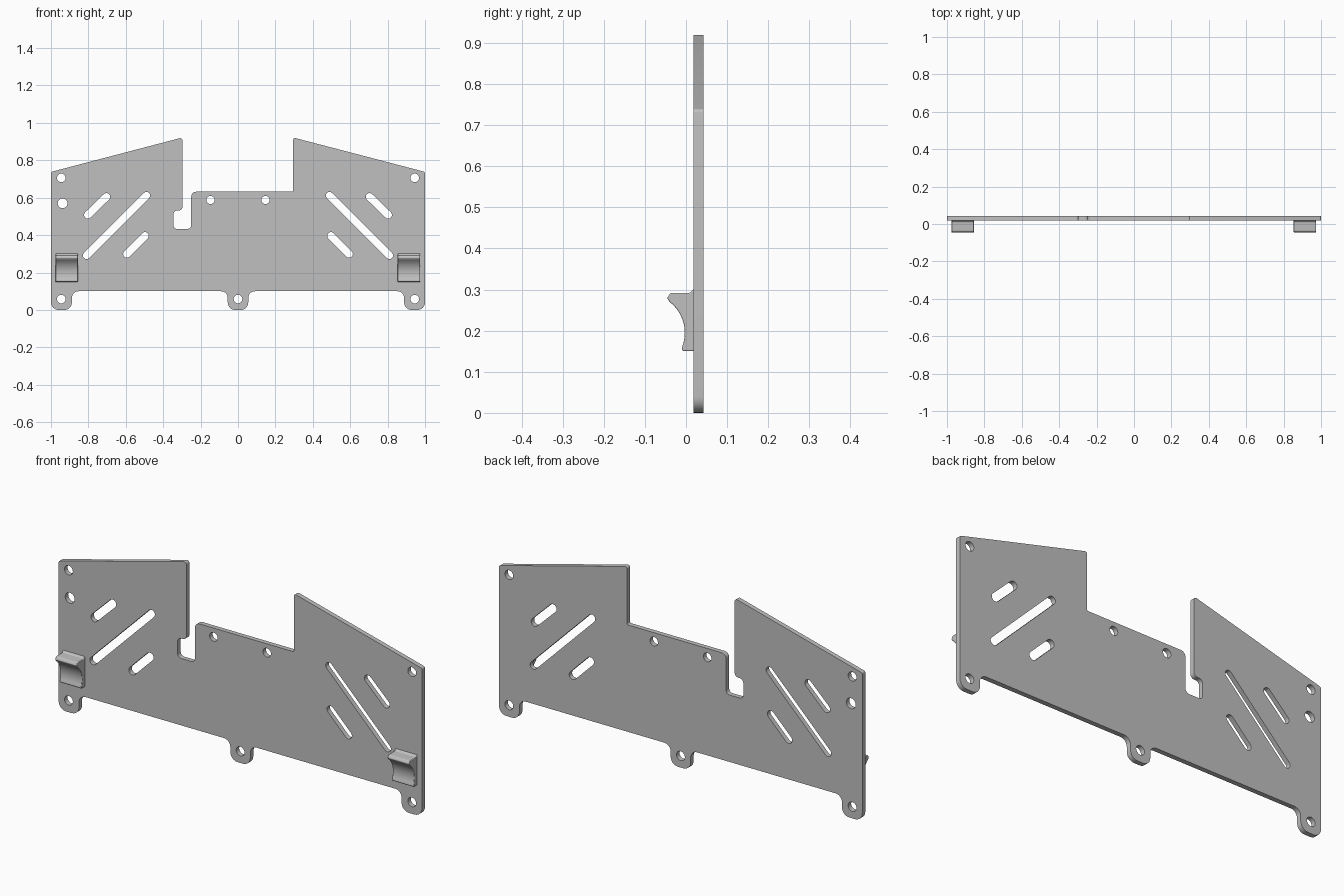
import bpy, bmesh
from math import sin, cos, tan, radians, tau
from mathutils import Vector

cube = bpy.data.objects.get("Cube")
if cube:
    bpy.data.objects.remove(cube)

grey = bpy.data.materials.new("light grey")
grey.use_nodes = True
COLOUR = (0.53, 0.53, 0.53, 1)
grey.diffuse_color = COLOUR
grey.node_tree.nodes["Principled BSDF"].inputs["Base Color"].default_value = COLOUR


def rounded(points, steps=6):
    """Closed outline from (u, v, corner radius) points."""
    out = []
    n = len(points)
    for i, (u, v, r) in enumerate(points):
        p = Vector((u, v, 0))
        if r == 0:
            out.append((u, v))
            continue
        a = (Vector((*points[i - 1][:2], 0)) - p).normalized()
        b = (Vector((*points[(i + 1) % n][:2], 0)) - p).normalized()
        half = a.angle(b) / 2
        centre = p + (a + b).normalized() * r / sin(half)
        start = (p + a * r / tan(half) - centre).normalized()
        end = (p + b * r / tan(half) - centre).normalized()
        for k in range(steps + 1):
            q = centre + start.slerp(end, k / steps) * r
            out.append((q.x, q.y))
    return out


def circle(x, z, r, n=24):
    return [(x + r * cos(tau * k / n), z + r * sin(tau * k / n)) for k in range(n)]


def slot(p, q, r, n=10):
    """Round-ended slot between two centres."""
    d = Vector(q) - Vector(p)
    side = Vector((-d.y, d.x)).normalized() * r
    along = d.normalized() * r
    out = []
    for c, s in ((Vector(p), 1), (Vector(q), -1)):
        for k in range(n + 1):
            t = tau / 2 * k / n
            out.append(tuple(c + s * (side * cos(t) - along * sin(t))))
    return out


def finish(obj, angle=35):
    obj.data.materials.clear()
    obj.data.materials.append(grey)
    bpy.ops.object.select_all(action='DESELECT')
    obj.select_set(True)
    bpy.context.view_layer.objects.active = obj
    bpy.ops.object.shade_smooth_by_angle(angle=radians(angle))


# Plate outline: bottom tabs, sloped wings, raised middle and hooked notch
outline = rounded([
    (-1, 0, .04), (-.888, 0, .04), (-.888, .1, .035),
    (-.055, .1, .035), (-.055, 0, .04), (.055, 0, .04), (.055, .1, .035),
    (.888, .1, .035), (.888, 0, .04), (1, 0, .04),
    (1, .738, .01), (.295, .922, .01), (.295, .632, .006),
    (-.25, .632, .025), (-.25, .433, .02), (-.345, .433, .02),
    (-.345, .532, .02), (-.297, .532, .02), (-.297, .922, .012), (-1, .738, .01),
])

# Screw holes and slanted slots, mirrored about the middle
loops = [outline, circle(0, .058, .023), circle(-.938, .57, .026)]
for s in (-1, 1):
    loops += [circle(s * .945, .058, .023), circle(s * .945, .706, .023),
              circle(s * .147, .588, .022)]
    for a, b, r in (((.489, .612), (.81, .291), .019),
                    ((.703, .605), (.803, .508), .02),
                    ((.497, .396), (.594, .299), .02)):
        loops.append(slot((s * a[0], a[1]), (s * b[0], b[1]), r))

curve = bpy.data.curves.new("plate_outline", 'CURVE')
curve.dimensions = '2D'
curve.fill_mode = 'BOTH'
curve.extrude = .012
for loop in loops:
    spline = curve.splines.new('POLY')
    spline.points.add(len(loop) - 1)
    for point, (x, z) in zip(spline.points, loop):
        point.co = (x, z, 0, 1)
    spline.use_cyclic_u = True
plate = bpy.data.objects.new("plate", curve)
bpy.context.collection.objects.link(plate)
plate.rotation_euler.x = radians(90)
plate.location.y = .03
bpy.ops.object.select_all(action='DESELECT')
plate.select_set(True)
bpy.context.view_layer.objects.active = plate
bpy.ops.object.convert(target='MESH')
finish(plate)

# Finger catches: scooped profile (y, z) swept sideways
scoop = []
for k in range(17):
    t = radians(-22 + 74 * k / 16)
    scoop.append((-.0975 + .0945 * cos(t), .195 + .0945 * sin(t), 0))
profile = rounded(
    [(.022, .15, 0), (-.011, .15, .006)] + scoop +
    [(-.046, .279, .005), (-.038, .292, .007), (.01, .292, .006),
     (.018, .301, 0), (.022, .301, 0)], steps=4)

for name, x0, x1 in (("right_finger_catch", -.976, -.856),
                     ("left_finger_catch", .854, .974)):
    bm = bmesh.new()
    face = bm.faces.new([bm.verts.new((x0, y, z)) for y, z in profile])
    swept = bmesh.ops.extrude_face_region(bm, geom=[face])
    verts = [g for g in swept["geom"] if isinstance(g, bmesh.types.BMVert)]
    bmesh.ops.translate(bm, verts=verts, vec=(x1 - x0, 0, 0))
    bmesh.ops.recalc_face_normals(bm, faces=bm.faces)
    mesh = bpy.data.meshes.new(name)
    bm.to_mesh(mesh)
    bm.free()
    catch = bpy.data.objects.new(name, mesh)
    bpy.context.collection.objects.link(catch)
    finish(catch, 40)
    bevel = catch.modifiers.new("soft_sides", 'BEVEL')
    bevel.width = .004
    bevel.segments = 2
    bevel.limit_method = 'ANGLE'
    bevel.angle_limit = radians(60)
